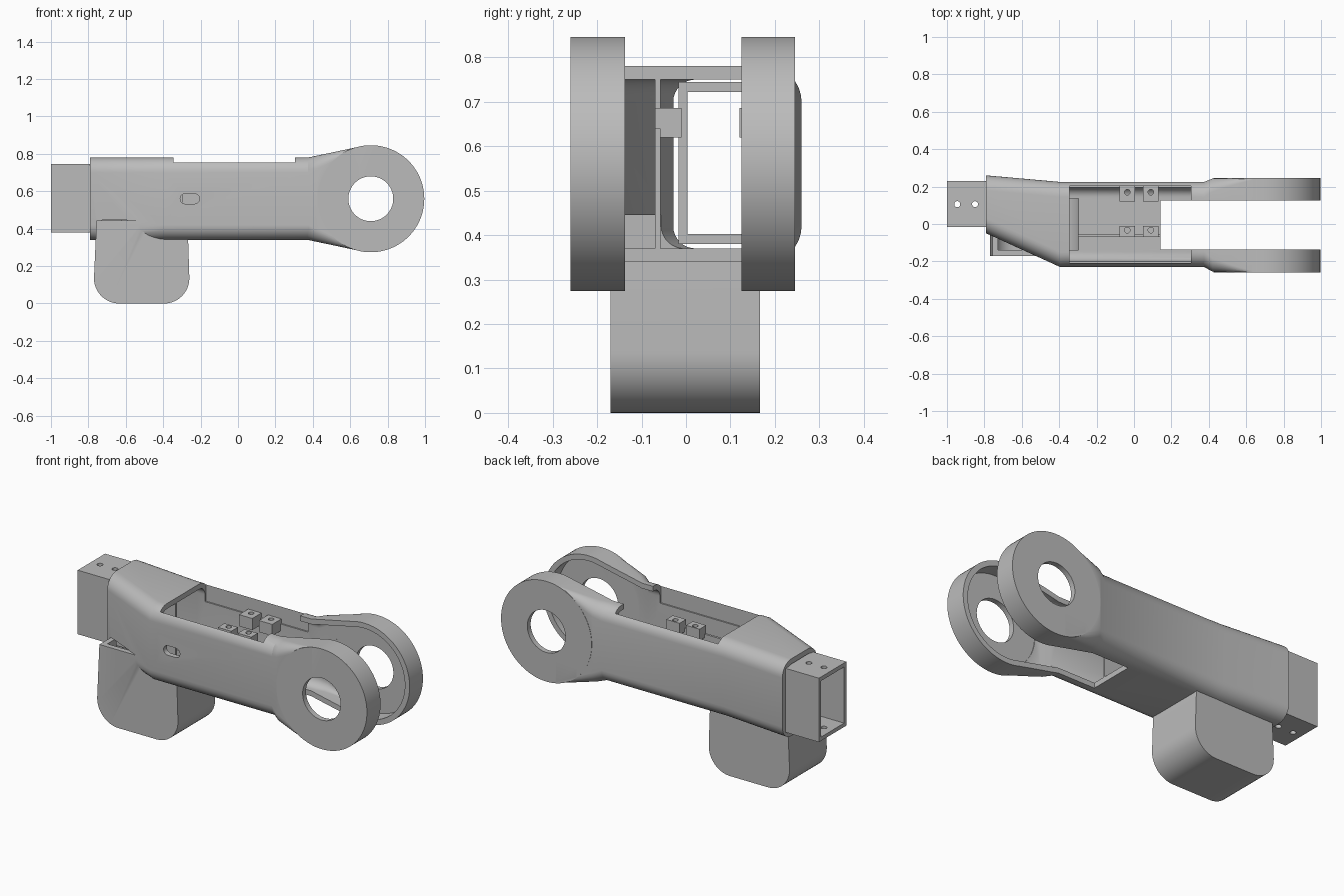
import bpy, bmesh
from math import sin, cos, pi
from mathutils import Matrix, Vector

if "Cube" in bpy.data.objects:
    bpy.data.objects.remove(bpy.data.objects["Cube"], do_unlink=True)

GREY = bpy.data.materials.new("grey_plastic")
GREY.use_nodes = True
GREY.diffuse_color = (0.5, 0.5, 0.5, 1)
GREY.node_tree.nodes["Principled BSDF"].inputs["Base Color"].default_value = (0.5, 0.5, 0.5, 1)

WALL = 0.03
MID_Z = 0.56
PIVOT_X = 0.71


def finish(name, bm):
    bmesh.ops.recalc_face_normals(bm, faces=bm.faces)
    mesh = bpy.data.meshes.new(name)
    bm.to_mesh(mesh)
    bm.free()
    obj = bpy.data.objects.new(name, mesh)
    bpy.context.collection.objects.link(obj)
    mesh.materials.append(GREY)
    return obj


def box(name, x0, x1, y0, y1, z0, z1):
    bm = bmesh.new()
    bmesh.ops.create_cube(bm, size=1)
    centre = Vector((x0 + x1, y0 + y1, z0 + z1)) / 2
    size = Vector((x1 - x0, y1 - y0, z1 - z0))
    for v in bm.verts:
        v.co = centre + v.co * size
    return finish(name, bm)


def cylinder(name, centre, radius, length, axis, sides=64):
    bm = bmesh.new()
    turn = Matrix.Rotation(pi / 2, 4, "X") if axis == "Y" else Matrix()
    bmesh.ops.create_cone(bm, cap_ends=True, segments=sides, radius1=radius, radius2=radius,
                          depth=length, matrix=Matrix.Translation(centre) @ turn)
    return finish(name, bm)


def boolean(target, tool, operation="DIFFERENCE", keep=False):
    mod = target.modifiers.new("cut", "BOOLEAN")
    mod.operation = operation
    mod.solver = "EXACT"
    mod.object = tool
    bpy.context.view_layer.objects.active = target
    bpy.ops.object.modifier_apply(modifier=mod.name)
    if not keep:
        bpy.data.objects.remove(tool, do_unlink=True)


def loft(name, inset):
    """Rounded rectangle sections: x, right y, left y, half height, corner radius."""
    sections = [(-0.79, -0.05, 0.26, 0.22, 0.08), (-0.395, -0.23, 0.225, 0.22, 0.08),
                (0.375, -0.23, 0.225, 0.22, 0.08), (0.42, -0.255, 0.243, 0.23, 0.07),
                (0.52, -0.259, 0.245, 0.251, 0.04), (0.65, -0.26, 0.245, 0.279, 0.005)]
    bm = bmesh.new()
    rings = []
    for i, (x, y0, y1, h, r) in enumerate(sections):
        if inset and i == 0:
            x -= 0.02
        y0, y1, h, r = y0 + inset, y1 - inset, h - inset, max(r - inset, 0.004)
        ring = []
        for k, (cy, cz) in enumerate([(y1 - r, h - r), (y0 + r, h - r),
                                      (y0 + r, r - h), (y1 - r, r - h)]):
            for s in range(9):
                a = (k + s / 8) * pi / 2
                ring.append(bm.verts.new((x, cy + r * cos(a), MID_Z + cz + r * sin(a))))
        rings.append(ring)
    for a, b in zip(rings, rings[1:]):
        for i in range(len(a)):
            j = (i + 1) % len(a)
            bm.faces.new((a[i], a[j], b[j], b[i]))
    bm.faces.new(rings[0])
    bm.faces.new(rings[-1])
    return finish(name, bm)


def arm_solid(name, inset):
    """Lofted arm joined with the round fork end."""
    arm = loft(name, inset)
    width = 0.505 - 2 * inset
    disc = cylinder("disc", (PIVOT_X, -0.0075, MID_Z), 0.286 - inset, width, "Y", 96)
    boolean(arm, disc, "UNION")
    return arm


def pocket(name, inset):
    """Lower box with slightly tapered sides and rounded bottom corners."""
    r = 0.135 - inset
    left, right, top = -0.77 + inset, -0.26 - inset, 0.445
    pts = [(right - 0.01, top), (left + 0.014, top)]
    for cx, start in ((left + r, pi), (right - r, 1.5 * pi)):
        for s in range(13):
            a = start + s / 12 * pi / 2
            pts.append((cx + r * cos(a), inset + r + r * sin(a)))
    bm = bmesh.new()
    face = bm.faces.new([bm.verts.new((x, -0.17 + inset, z)) for x, z in pts])
    side = bmesh.ops.extrude_face_region(bm, geom=[face])["geom"]
    bmesh.ops.translate(bm, vec=(0, 0.336 - 2 * inset, 0),
                        verts=[g for g in side if isinstance(g, bmesh.types.BMVert)])
    return finish(name, bm)


# Hollow housing with its lower pocket
housing = arm_solid("arm_housing", 0)
boolean(housing, pocket("pocket", 0), "UNION")
boolean(housing, arm_solid("arm_cavity", WALL))
cavity = pocket("pocket_cavity", WALL)
for v in cavity.data.vertices:
    if v.co.z > 0.44:
        v.co.z += 0.0005
boolean(housing, cavity)

# Top opening, fork gap and pivot holes
boolean(housing, box("top_cut", -0.345, 0.305, -0.208, 0.203, 0.66, 1))
boolean(housing, box("fork_cut", 0.143, 1.2, -0.137, 0.125, 0.1, 1))
boolean(housing, cylinder("pivot_cut", (PIVOT_X, 0, MID_Z), 0.12, 1, "Y"))

# Oblong hole in the front wall
boolean(housing, box("oblong_cut", -0.282, -0.233, -0.3, -0.15, 0.533, 0.587))
for x in (-0.282, -0.233):
    boolean(housing, cylinder("oblong_end", (x, -0.225, MID_Z), 0.027, 0.15, "Y", 32))

# Square tube at the rear end, with pin holes through top and bottom
tube = box("square_tube", -1, -0.62, -0.017, 0.23, 0.38, 0.745)
boolean(tube, box("tube_bore", -1.1, -0.5, 0.003, 0.21, 0.402, 0.722))
for x in (-0.945, -0.85):
    boolean(tube, cylinder("pin_cut", (x, 0.106, MID_Z), 0.016, 1, "Z", 24))

# Inner dividing wall, low beside the opening and tall behind it
divider = box("inner_divider", -0.3, 0.143, -0.07, -0.057, 0.36, 0.64)
tall_divider = box("tall_divider", -0.68, -0.345, -0.07, -0.057, 0.447, 0.756)

# Drilled mounting lugs on the divider and the back wall
lugs = []
for x in (-0.036, 0.09):
    for side, y0, y1, hole in (("front", -0.07, -0.01, -0.033), ("back", 0.12, 0.203, 0.17)):
        lug = box(side + "_lug", x - 0.042, x + 0.042, y0, y1, 0.62, 0.686)
        boolean(lug, cylinder("lug_cut", (x, hole, 0.65), 0.015, 0.2, "Z", 24))
        lugs.append(lug)

# Smooth curved areas, keep edges crisp
for obj in [housing, tube, divider, tall_divider] + lugs:
    bpy.ops.object.select_all(action="DESELECT")
    obj.select_set(True)
    bpy.context.view_layer.objects.active = obj
    bpy.ops.object.shade_smooth_by_angle(angle=pi / 6)
